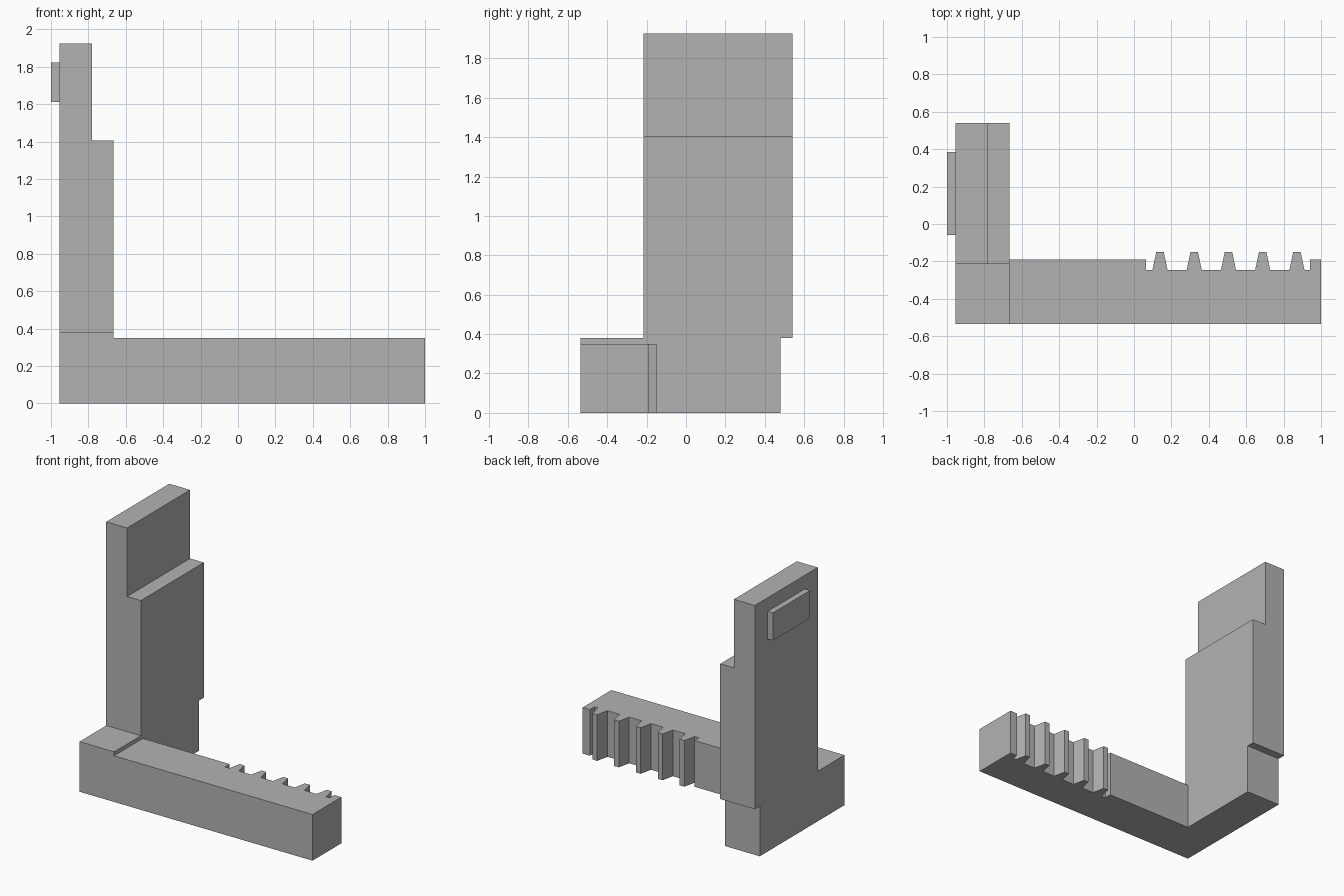
import bpy
import bmesh
from mathutils import Vector

cube = bpy.data.objects.get("Cube")
if cube:
    bpy.data.objects.remove(cube, do_unlink=True)

GREY = (0.45, 0.45, 0.45, 1.0)
grey = bpy.data.materials.new("plain grey")
grey.use_nodes = True
grey.diffuse_color = GREY
grey.node_tree.nodes["Principled BSDF"].inputs["Base Color"].default_value = GREY


def prism(name, outline, direction):
    """Extrude a closed flat outline along a direction into a solid part."""
    bm = bmesh.new()
    face = bm.faces.new([bm.verts.new(p) for p in outline])
    grown = bmesh.ops.extrude_face_region(bm, geom=[face], use_keep_orig=True)
    moved = [v for v in grown["geom"] if isinstance(v, bmesh.types.BMVert)]
    bmesh.ops.translate(bm, verts=moved, vec=Vector(direction))
    bmesh.ops.recalc_face_normals(bm, faces=bm.faces)
    mesh = bpy.data.meshes.new(name)
    bm.to_mesh(mesh)
    bm.free()
    mesh.materials.append(grey)
    obj = bpy.data.objects.new(name, mesh)
    bpy.context.collection.objects.link(obj)
    return obj


def box(name, x0, x1, y0, y1, z0, z1):
    outline = [(x0, y0, z0), (x1, y0, z0), (x1, y1, z0), (x0, y1, z0)]
    return prism(name, outline, (0, 0, z1 - z0))


LEFT, INNER, STEP = -0.955, -0.665, -0.78
FRONT, COL_FRONT, COL_BACK = -0.535, -0.215, 0.54
LEDGE, SHOULDER, TOP = 0.38, 1.405, 1.925

# Foot and column, with the ledge at the front and the undercut at the back
side = [(FRONT, 0), (0.48, 0), (0.48, LEDGE), (COL_BACK, LEDGE),
        (COL_BACK, SHOULDER), (COL_FRONT, SHOULDER),
        (COL_FRONT, LEDGE), (FRONT, LEDGE)]
prism("column", [(LEFT, y, z) for y, z in side], (INNER - LEFT, 0, 0))

# Thinner upper plate and the raised tab on its outer face
box("upper_plate", LEFT, STEP, COL_FRONT, COL_BACK, SHOULDER, TOP)
box("outer_tab", -1.0, LEFT, -0.06, 0.385, 1.612, 1.822)

# Arm with a toothed rack along its back edge
BACK, ROOT, TIP = -0.19, -0.245, -0.15
edge = [(INNER, FRONT), (INNER, BACK), (0.063, BACK), (0.063, ROOT)]
for i in range(5):
    mid = 0.139 + 0.183 * i
    edge += [(mid - 0.04, ROOT), (mid - 0.02, TIP),
             (mid + 0.02, TIP), (mid + 0.04, ROOT)]
edge += [(0.94, ROOT), (0.94, BACK), (1.0, BACK), (1.0, FRONT)]
prism("rack_arm", [(x, y, 0) for x, y in edge], (0, 0, 0.35))
